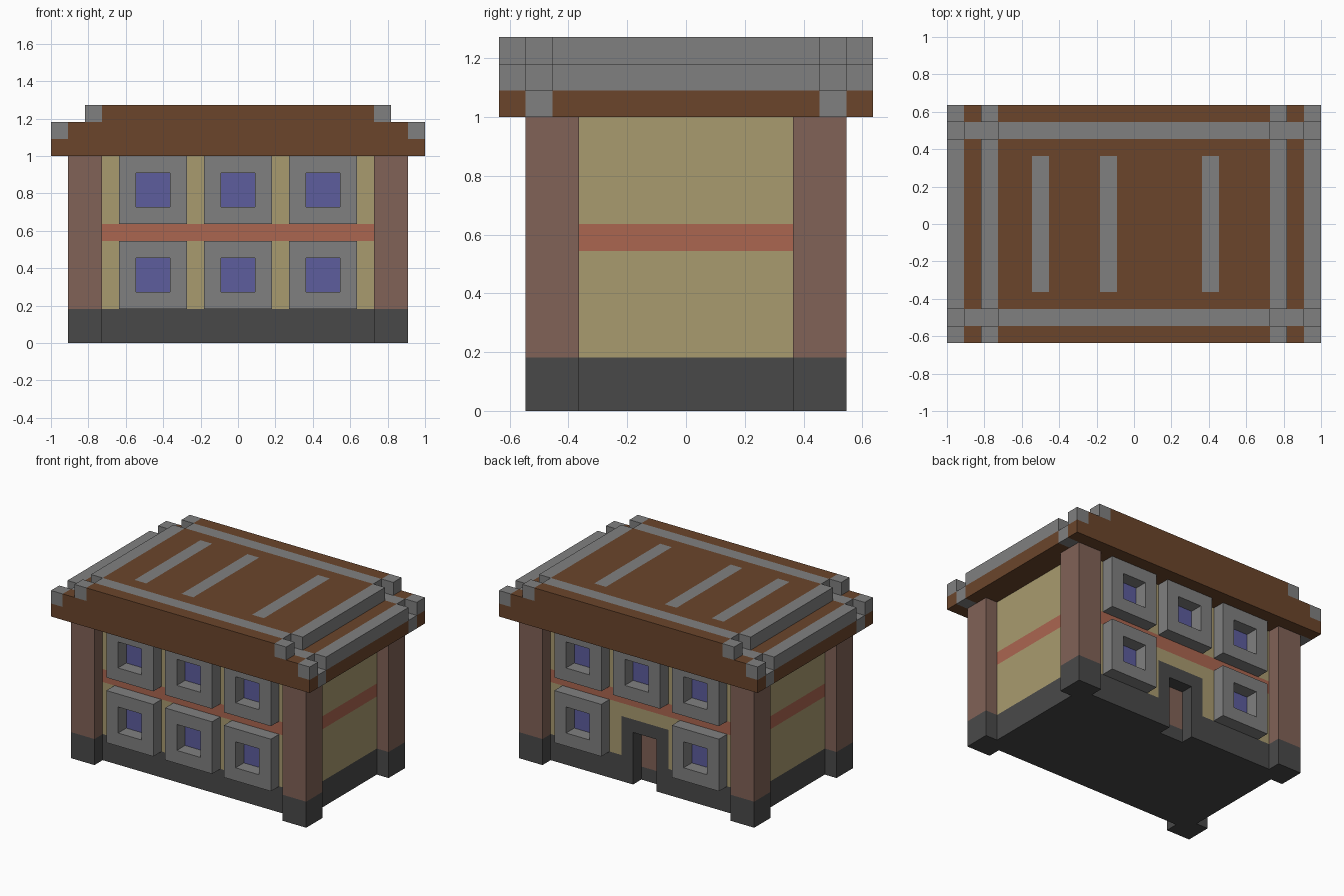
import bpy
import bmesh
from mathutils import Vector

UNIT = 2 / 22  # size of one building block

cube = bpy.data.objects.get("Cube")
if cube:
    bpy.data.objects.remove(cube, do_unlink=True)


def linear(v):
    v /= 255
    return v / 12.92 if v <= 0.04045 else ((v + 0.055) / 1.055) ** 2.4


def material(name, rgb):
    mat = bpy.data.materials.new(name)
    mat.use_nodes = True
    colour = [linear(v) for v in rgb] + [1]
    mat.diffuse_color = colour
    mat.node_tree.nodes["Principled BSDF"].inputs["Base Color"].default_value = colour
    return mat


COLOURS = {
    "roof brown": material("roof brown", (107, 69, 43)),
    "stone grey": material("stone grey", (128, 128, 128)),
    "dark stone": material("dark stone", (73, 73, 73)),
    "plaster": material("plaster", (169, 155, 111)),
    "clay brown": material("clay brown", (129, 98, 87)),
    "brick red": material("brick red", (171, 102, 80)),
    "glass blue": material("glass blue", (93, 93, 158)),
}
NAMES = list(COLOURS)
AXES = [Vector(a) for a in ((1, 0, 0), (0, 1, 0), (0, 0, 1))]


def blocks(name, xs, ys, zs, rule):
    """Outer skin of the blocks whose centre the rule gives a colour name."""
    cells = {}
    for i in range(*xs):
        for j in range(*ys):
            for k in range(*zs):
                colour = rule(i + 0.5, j + 0.5, k + 0.5)
                if colour:
                    cells[i, j, k] = NAMES.index(colour)
    bm = bmesh.new()
    corners = {}
    for cell, index in cells.items():
        for a in range(3):
            u, v = AXES[(a + 1) % 3], AXES[(a + 2) % 3]
            for side in (1, -1):
                centre = Vector(cell)
                if tuple(int(c) for c in centre + AXES[a] * side) in cells:
                    continue
                start = centre + AXES[a] * (side > 0)
                loop = [start, start + u, start + u + v, start + v][::side]
                verts = []
                for p in loop:
                    key = tuple(p)
                    if key not in corners:
                        corners[key] = bm.verts.new(p * UNIT)
                    verts.append(corners[key])
                bm.faces.new(verts).material_index = index
    # Merge flat areas of one colour
    bmesh.ops.dissolve_limit(bm, angle_limit=0.01, verts=bm.verts, edges=bm.edges,
                             delimit={'MATERIAL'})
    mesh = bpy.data.meshes.new(name)
    bm.to_mesh(mesh)
    bm.free()
    for n in NAMES:
        mesh.materials.append(COLOURS[n])
    obj = bpy.data.objects.new(name, mesh)
    bpy.context.collection.objects.link(obj)
    return obj


WINDOWS = [(x, z) for x in (-5, 0, 5) for z in (4, 9)]


# Walls with foundation, red band, window panes and a recessed back door
def wall_rule(x, y, z):
    if y > 3 and abs(x) < 2 and z < 5:
        if abs(x) < 1 and z < 4:
            if y > 4:
                return None
            return "clay brown" if z > 1 else "dark stone"
        return "dark stone"
    if z < 2:
        return "dark stone"
    if abs(y) > 4 and any(abs(x - wx) < 1 and abs(z - wz) < 1 for wx, wz in WINDOWS):
        return "glass blue"
    return "brick red" if 6 < z < 7 else "plaster"


blocks("walls", (-9, 9), (-5, 5), (0, 11), wall_rule)


# Corner pillars wrapped round the wall corners
def pillar_rule(x, y, z):
    if abs(x) < 9 and abs(y) < 5:
        return None
    return "dark stone" if z < 2 else "clay brown"


for sx, x0 in (("right", -10), ("left", 8)):
    for sy, y0 in (("front", -6), ("back", 4)):
        blocks(f"{sy}_{sx}_pillar", (x0, x0 + 2), (y0, y0 + 2), (0, 11), pillar_rule)

# Square window frames; the door takes the lower middle place at the back
for side, y0 in (("front", -6), ("back", 5)):
    for n, (wx, wz) in enumerate(WINDOWS):
        if side == "back" and (wx, wz) == (0, 4):
            continue
        blocks(f"{side}_window_frame_{n + 1}", (wx - 2, wx + 2), (y0, y0 + 1), (wz - 2, wz + 2),
               lambda x, y, z: "stone grey" if max(abs(x - wx), abs(z - wz)) > 1 else None)


# Stepped roof with stone beams, lowered where the long beams cross the ends
def roof_rule(x, y, z):
    ax, ay = abs(x), abs(y)
    beam = 5 < ay < 6
    if beam:
        top = 14 if ax < 8 else 13 if ax < 10 else 12
    else:
        top = 14 if ax < 9 else 13
    if z > top:
        return None
    strip = ay < 4 and x in (-5.5, -1.5, 4.5)
    stone = beam or strip or 8 < ax < 9 or ax > 10
    return "stone grey" if stone and z > top - 1 else "roof brown"


blocks("roof", (-11, 11), (-7, 7), (11, 14), roof_rule)
